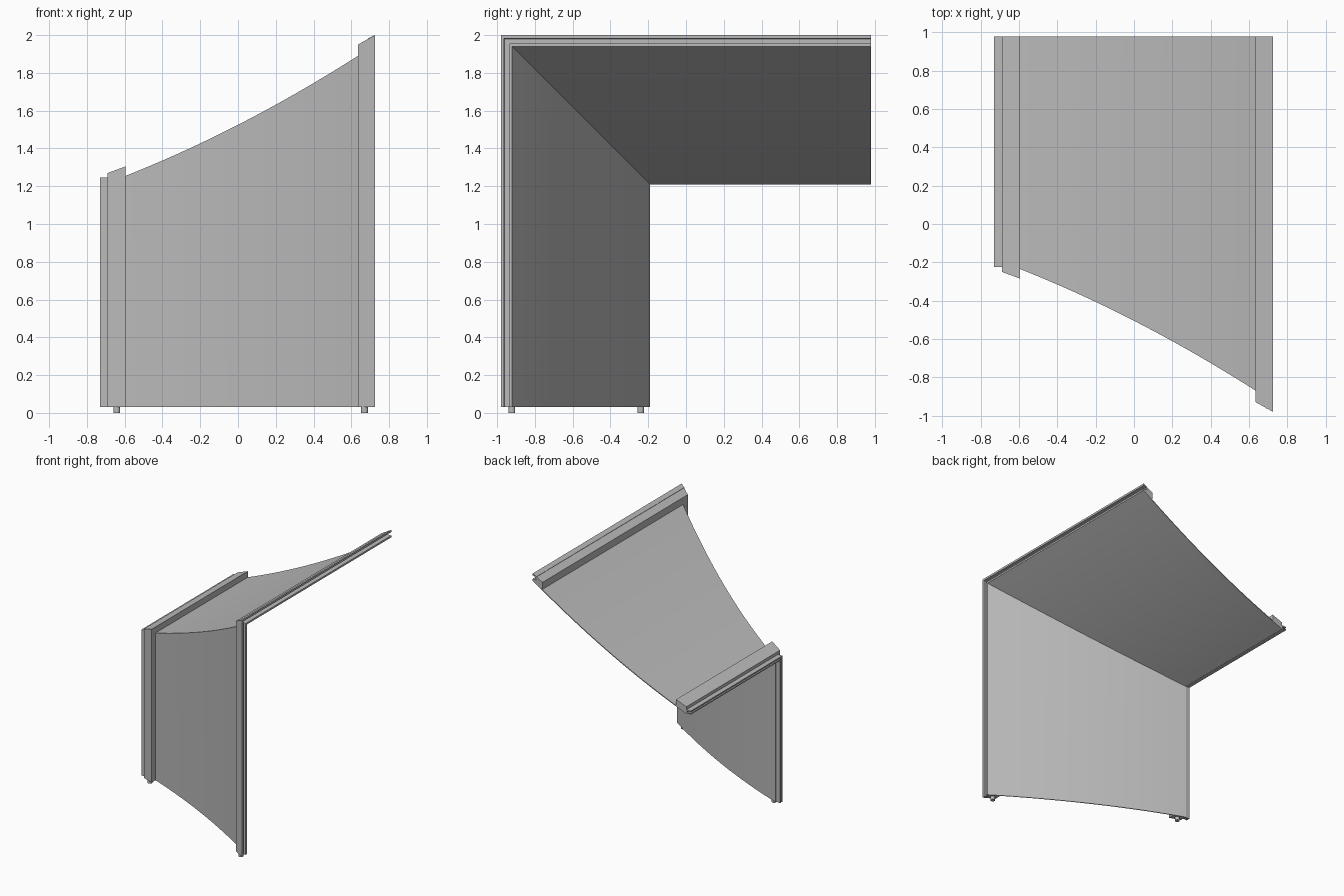
import bpy, bmesh, math

cube = bpy.data.objects.get("Cube")
if cube:
    bpy.data.objects.remove(cube)

grey = bpy.data.materials.new("light_grey")
grey.use_nodes = True
grey.diffuse_color = (0.5, 0.5, 0.5, 1)
grey.node_tree.nodes["Principled BSDF"].inputs["Base Color"].default_value = (0.5, 0.5, 0.5, 1)

BASE, BACK, MITRE = 0.03, 0.98, 1.02


def add_object(name, bm):
    bmesh.ops.recalc_face_normals(bm, faces=bm.faces)
    mesh = bpy.data.meshes.new(name)
    bm.to_mesh(mesh)
    bm.free()
    mesh.materials.append(grey)
    obj = bpy.data.objects.new(name, mesh)
    bpy.context.scene.collection.objects.link(obj)
    bpy.ops.object.select_all(action='DESELECT')
    obj.select_set(True)
    bpy.context.view_layer.objects.active = obj
    bpy.ops.object.shade_smooth_by_angle(angle=math.radians(20))
    return obj


def mitred_sweep(name, profile):
    """Run an x-y profile up the wall, round a 45 degree mitre, then back along the roof."""
    bm = bmesh.new()
    rings = [
        [bm.verts.new((x, y, BASE)) for x, y in profile],
        [bm.verts.new((x, y, MITRE - y)) for x, y in profile],
        [bm.verts.new((x, BACK, MITRE - y)) for x, y in profile],
    ]
    n = len(profile)
    for low, high in zip(rings, rings[1:]):
        for i in range(n):
            j = (i + 1) % n
            bm.faces.new((low[i], low[j], high[j], high[i]))
    bm.faces.new(rings[0])
    bm.faces.new(rings[2])
    return add_object(name, bm)


# Curved sheet forming wall and roof
def sheet_y(x):
    t = (x + 0.595) / 1.23
    return -0.235 - 0.635 * t + 0.148 * t * (1 - t)


steps = 24
xs = [-0.69 + 1.413 * i / steps for i in range(steps + 1)]
front = [(x, sheet_y(x)) for x in xs]
rear = [(x, y + 0.008) for x, y in reversed(front)]
mitred_sweep("curved_panel", front + rear)

# Edge rail with a split tongue
mitred_sweep("tongue_rail", [
    (-0.595, -0.285), (-0.595, -0.234), (-0.68, -0.196), (-0.73, -0.195),
    (-0.73, -0.205), (-0.695, -0.205), (-0.695, -0.215), (-0.73, -0.215),
    (-0.73, -0.225), (-0.69, -0.225), (-0.69, -0.25)])

# Edge rail with a matching groove
mitred_sweep("groove_rail", [
    (0.635, -0.93), (0.725, -0.98), (0.725, -0.963), (0.69, -0.963),
    (0.69, -0.935), (0.725, -0.935), (0.725, -0.92), (0.635, -0.872)])

# Dowel pegs under the rails
for name, x, y in (("tongue_rail_peg", -0.642, -0.24), ("groove_rail_peg", 0.67, -0.922)):
    bm = bmesh.new()
    bmesh.ops.create_cone(bm, cap_ends=True, segments=20, radius1=0.018, radius2=0.018, depth=0.06)
    bmesh.ops.translate(bm, verts=bm.verts, vec=(x, y, 0.03))
    add_object(name, bm)
